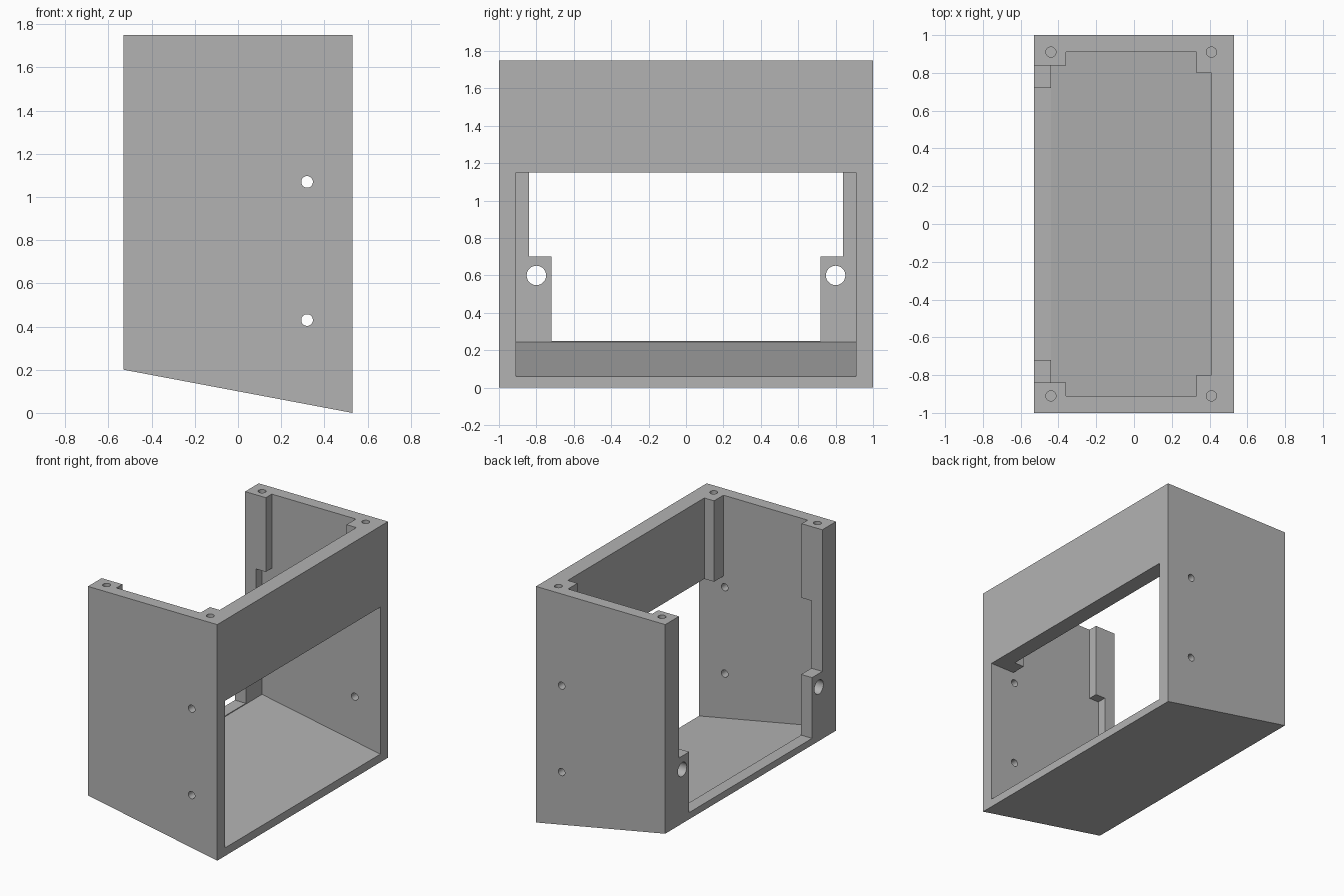
import bpy, bmesh
from mathutils import Matrix, Vector

if "Cube" in bpy.data.objects:
    bpy.data.objects.remove(bpy.data.objects["Cube"])

grey = bpy.data.materials.new("plain_grey")
grey.use_nodes = True
grey.diffuse_color = (0.45, 0.45, 0.45, 1)
grey.node_tree.nodes["Principled BSDF"].inputs["Base Color"].default_value = grey.diffuse_color


def to_object(name, bm):
    bmesh.ops.recalc_face_normals(bm, faces=bm.faces)
    mesh = bpy.data.meshes.new(name)
    bm.to_mesh(mesh)
    bm.free()
    mesh.materials.append(grey)
    obj = bpy.data.objects.new(name, mesh)
    bpy.context.collection.objects.link(obj)
    return obj


def prism(name, profile, half_width):
    """Side profile in x and z, extruded evenly along y."""
    bm = bmesh.new()
    face = bm.faces.new([bm.verts.new((x, -half_width, z)) for x, z in profile])
    new = bmesh.ops.extrude_face_region(bm, geom=[face])["geom"]
    verts = [v for v in new if isinstance(v, bmesh.types.BMVert)]
    bmesh.ops.translate(bm, verts=verts, vec=(0, 2 * half_width, 0))
    return to_object(name, bm)


def box(name, x0, x1, half_width, z0, z1):
    return prism(name, [(x0, z0), (x1, z0), (x1, z1), (x0, z1)], half_width)


def drill(name, centre, axis, radius, length):
    bm = bmesh.new()
    turn = Vector((0, 0, 1)).rotation_difference(Vector(axis)).to_matrix().to_4x4()
    bmesh.ops.create_cone(bm, cap_ends=True, segments=32, radius1=radius, radius2=radius,
                          depth=length, matrix=Matrix.Translation(centre) @ turn)
    return to_object(name, bm)


def cut(body, cutter):
    mod = body.modifiers.new("cut", "BOOLEAN")
    mod.operation, mod.solver, mod.object = "DIFFERENCE", "EXACT", cutter
    bpy.context.view_layer.update()
    evaluated = body.evaluated_get(bpy.context.evaluated_depsgraph_get())
    mesh = bpy.data.meshes.new_from_object(evaluated)
    body.modifiers.clear()
    body.data = mesh
    bpy.data.objects.remove(cutter)


# Outer block with a sloping underside
housing = prism("housing", [(0.53, 0), (0.53, 1.75), (-0.53, 1.75), (-0.53, 0.2)], 1)

# Lower chamber and window, with a sloping floor
cut(housing, prism("window_cutter", [(0.6, 0.047), (0.6, 1.15), (-0.44, 1.15), (-0.44, 0.244)], 0.91))
# Upper chamber, leaving the panel and four corner posts
cut(housing, box("post_relief_cutter", -0.44, 0.33, 0.91, 1.0, 1.2))
cut(housing, box("chamber_cutter", -0.36, 0.33, 0.91, 1.0, 2))
cut(housing, box("panel_cutter", -0.4, 0.41, 0.8, 1.0, 2))
# Open side, narrower between the lower blocks
cut(housing, box("opening_cutter", -0.6, -0.3, 0.84, 0.7, 2))
cut(housing, box("lower_opening_cutter", -0.6, -0.3, 0.72, 0.25, 1))

# Holes in walls, blocks and post tops
for z in (0.43, 1.07):
    cut(housing, drill("wall_drill", (0.32, 0, z), (0, 1, 0), 0.027, 3))
for side in (-1, 1):
    cut(housing, drill("block_drill", (-0.5, side * 0.8, 0.6), (1, 0, 0), 0.052, 0.3))
    for x in (-0.44, 0.41):
        cut(housing, drill("post_drill", (x, side * 0.91, 1.75), (0, 0, 1), 0.027, 0.6))

# Smooth hole walls, crisp edges elsewhere
bpy.ops.object.select_all(action="DESELECT")
housing.select_set(True)
bpy.context.view_layer.objects.active = housing
bpy.ops.object.shade_smooth_by_angle()
housing.name = "housing"
